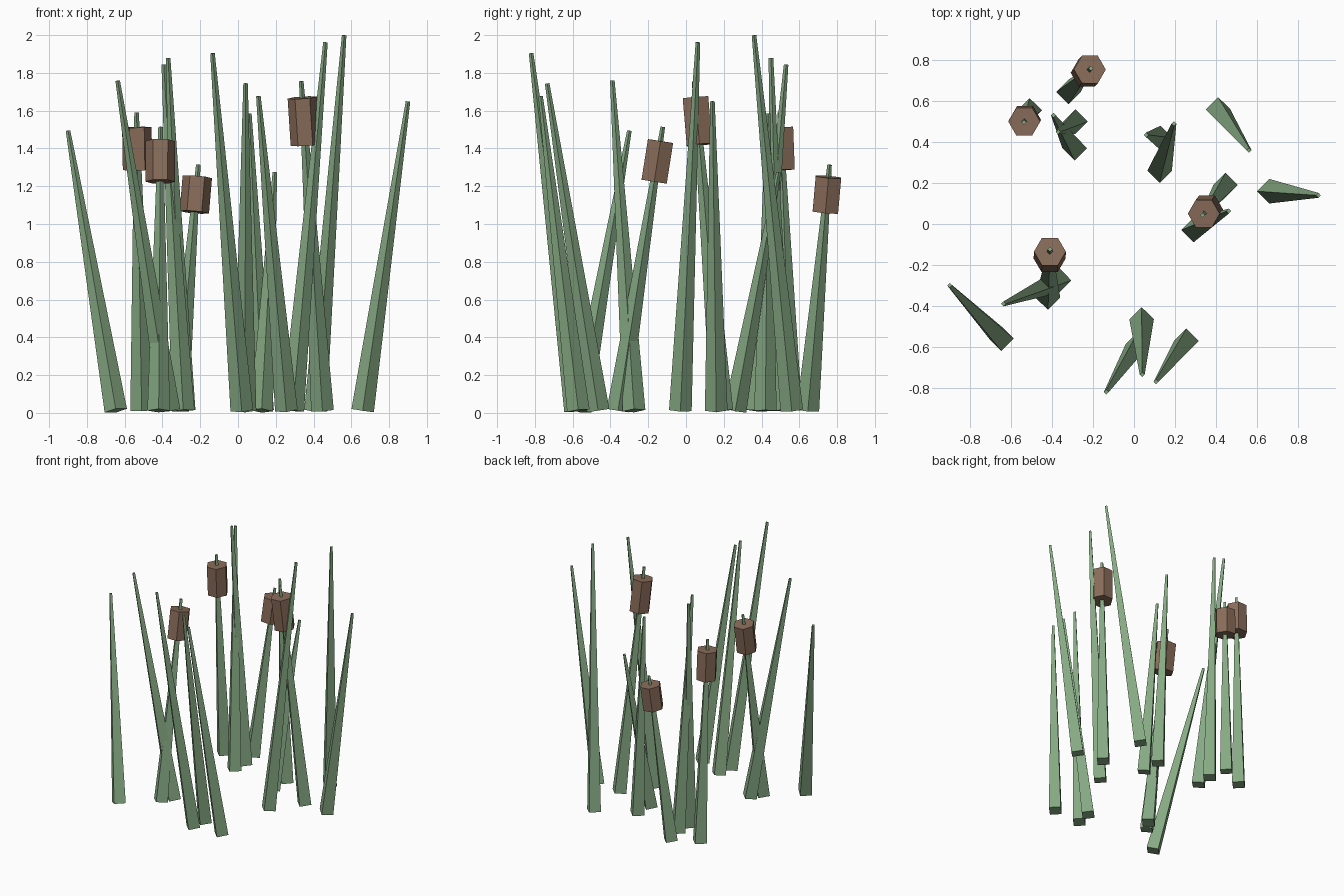
import bpy, bmesh
from mathutils import Vector, Matrix

if "Cube" in bpy.data.objects:
    bpy.data.objects.remove(bpy.data.objects["Cube"])


def material(name, rgb):
    m = bpy.data.materials.new(name)
    m.diffuse_color = (*rgb, 1)
    m.use_nodes = True
    m.node_tree.nodes["Principled BSDF"].inputs["Base Color"].default_value = m.diffuse_color
    return m


GREEN = material("reed green", (0.24, 0.40, 0.23))
BROWN = material("seed head brown", (0.25, 0.15, 0.10))


def frustum(name, a, b, r1, r2, sides, mat):
    """Flat-shaded tapered prism running from point a to point b."""
    axis = b - a
    turn = Vector((0, 0, 1)).rotation_difference(axis).to_matrix().to_4x4()
    spin = Matrix.Rotation(1.5707963, 4, 'Z')  # a corner points along y
    bm = bmesh.new()
    bmesh.ops.create_cone(bm, cap_ends=True, segments=sides, radius1=r1, radius2=r2,
                          depth=axis.length,
                          matrix=Matrix.Translation((a + b) / 2) @ turn @ spin)
    # make sure a corner (not a flat) faces y
    me = bpy.data.meshes.new(name)
    bm.to_mesh(me)
    bm.free()
    me.materials.append(mat)
    ob = bpy.data.objects.new(name, me)
    bpy.context.collection.objects.link(ob)
    return ob


# base x, base y, tip x, tip y, tip z
LEAVES = [
    (-.647, -.56, -.90, -.30, 1.495), (-.365, -.275, -.637, -.39, 1.76),
    (-.29, .37, -.393, .53, 1.845), (-.285, .50, -.37, .45, 1.88),
    (.02, -.585, -.135, -.82, 1.905), (.037, -.465, .04, -.735, 1.745),
    (.13, .42, .06, .435, 1.585), (.256, -.57, .108, -.77, 1.678),
    (.125, .26, .195, .49, 1.275), (.29, -.03, .463, .063, 1.963),
    (.41, .56, .562, .36, 2.0), (.66, .16, .90, .14, 1.65),
]
STALKS = [
    (-.51, .555, -.537, .497, 1.592), (-.42, -.36, -.41, -.123, 1.515),
    (-.32, .645, -.21, .76, 1.315), (.447, .19, .335, .043, 1.757),
]


def stem(name, bx, by, tx, ty, tz):
    a, b = Vector((bx, by, .012)), Vector((tx, ty, tz - .001))
    frustum(name, a, b, .06, .012, 4, GREEN)
    return a, b


for i, p in enumerate(LEAVES):
    stem(f"reed_leaf_{i + 1}", *p)

# stalks carry a six-sided seed head near the top
for i, p in enumerate(STALKS):
    a, b = stem(f"reed_stalk_{i + 1}", *p)
    frustum(f"seed_head_{i + 1}", a.lerp(b, .807), a.lerp(b, .95), .078, .078, 6, BROWN)
